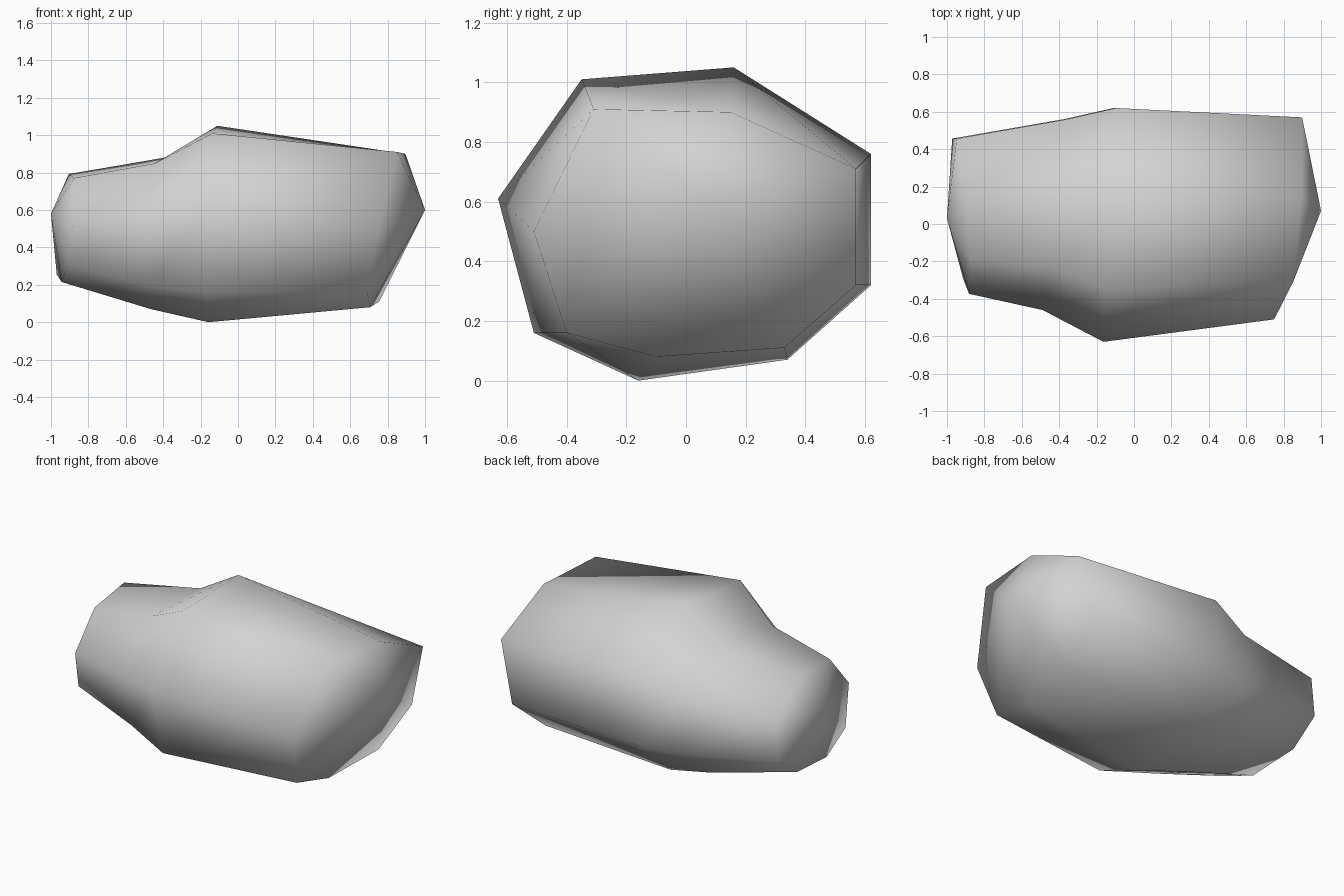
import bpy
import bmesh

# Remove the default object
default = bpy.data.objects.get("Cube")
if default:
    bpy.data.objects.remove(default, do_unlink=True)

# One plain grey stone material
stone = bpy.data.materials.new("stone_grey")
stone.use_nodes = True
colour = (0.65, 0.65, 0.65, 1)
stone.diffuse_color = colour
stone.node_tree.nodes["Principled BSDF"].inputs["Base Color"].default_value = colour

# Eight-sided cross-sections as (y, z): the widest girth and the blunt end
girth = [(-.63, .61), (-.35, 1.01), (.16, 1.05), (.62, .76),
         (.62, .32), (.34, .07), (-.16, 0), (-.51, .16)]
blunt_end = [(-.51, .5), (-.31, .91), (.15, .9), (.57, .71),
             (.57, .32), (.33, .11), (-.1, .08), (-.4, .16)]


def add_ring(bm, profile, x, lean_y, lean_z, fit_y=(1, 0), fit_z=(1, 0)):
    """Add a scaled, shifted cross-section that leans along x."""
    ring = []
    for py, pz in profile:
        y = py * fit_y[0] + fit_y[1]
        z = pz * fit_z[0] + fit_z[1]
        ring.append(bm.verts.new((x + lean_y * y + lean_z * z, y, z)))
    return ring


def bridge(bm, first, second):
    """Join two matching rings with quads."""
    count = len(first)
    for i in range(count):
        j = (i + 1) % count
        bm.faces.new((first[i], first[j], second[j], second[i]))


def cap(bm, ring, tip):
    """Close a ring with a fan of triangles to a tip."""
    peak = bm.verts.new(tip)
    for i in range(len(ring)):
        bm.faces.new((ring[i], ring[(i + 1) % len(ring)], peak))


bm = bmesh.new()

# Rings from the narrow end to the blunt end
rings = [
    add_ring(bm, girth, -.97, -.09, .1, (.664, .045), (.55, .215)),
    add_ring(bm, girth, -.46, .12, .05, (.816, .054), (.771, .07)),
    add_ring(bm, girth, -.15, .05, .03),
    add_ring(bm, blunt_end, .7, .1, .2),
]
for first, second in zip(rings, rings[1:]):
    bridge(bm, first, second)

# Shallow pointed caps
cap(bm, rings[0], (-1, .03, .58))
cap(bm, rings[-1], (1, .07, .6))

bmesh.ops.recalc_face_normals(bm, faces=bm.faces[:])
for face in bm.faces:
    face.smooth = True

# Boulder object
mesh = bpy.data.meshes.new("boulder")
bm.to_mesh(mesh)
bm.free()
mesh.materials.append(stone)
boulder = bpy.data.objects.new("boulder", mesh)
bpy.context.collection.objects.link(boulder)
